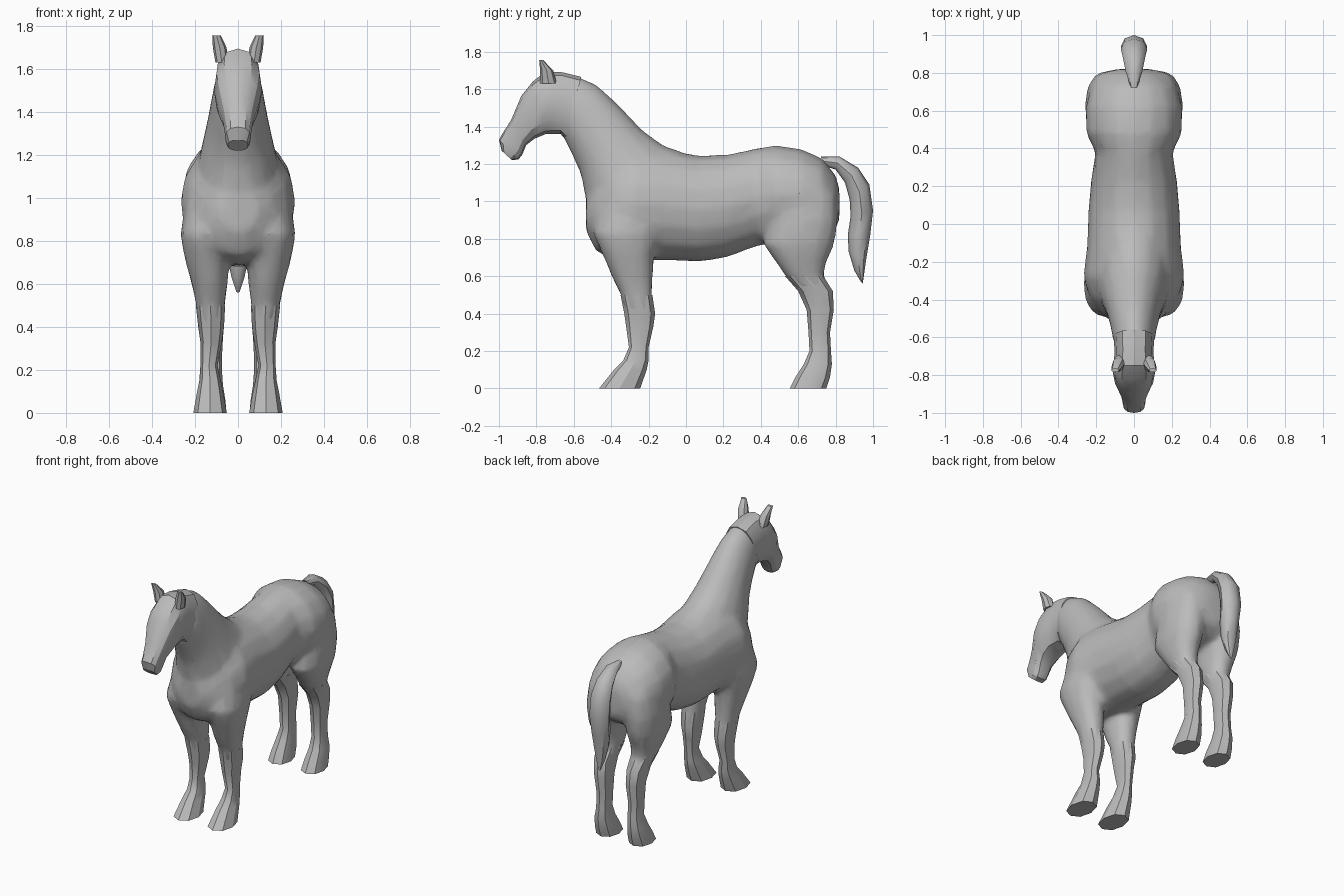
import bpy, bmesh
from math import sin, cos, pi, radians, copysign
from mathutils import Vector

cube = bpy.data.objects.get("Cube")
if cube:
    bpy.data.objects.remove(cube, do_unlink=True)

coat = bpy.data.materials.new("grey_coat")
coat.use_nodes = True
grey = (0.5, 0.5, 0.5, 1)
coat.diffuse_color = grey
shader = next(n for n in coat.node_tree.nodes if n.type == 'BSDF_PRINCIPLED')
shader.inputs["Base Color"].default_value = grey
shader.inputs["Roughness"].default_value = 0.8


def soften(value, power):
    """Superellipse helper: a power below one gives a boxier section."""
    return copysign(abs(value) ** power, value) if abs(value) > 1e-6 else 0.0


def loft(bm, rings, sides, power=1.0, side=1):
    """Skin closed rings; each ring is (first point, opposite point, x centre, half width)."""
    loops = []
    for (ya, za), (yb, zb), cx, w in rings:
        a, b = Vector((cx, ya, za)), Vector((cx, yb, zb))
        mid, half = (a + b) / 2, (a - b) / 2
        loop = []
        for i in range(sides):
            t = 2 * pi * i / sides
            p = mid + half * soften(cos(t), power)
            p.x += w * soften(sin(t), power)
            loop.append(bm.verts.new((p.x * side, p.y, p.z)))
        loops.append(loop)
    for low, high in zip(loops, loops[1:]):
        for i in range(sides):
            j = (i + 1) % sides
            bm.faces.new((low[i], low[j], high[j], high[i]))
    bm.faces.new(loops[0])
    bm.faces.new(loops[-1])


def finish(bm, name, angle=40):
    """Turn the bmesh into a named, shaded object."""
    bmesh.ops.recalc_face_normals(bm, faces=bm.faces)
    mesh = bpy.data.meshes.new(name)
    bm.to_mesh(mesh)
    bm.free()
    mesh.materials.append(coat)
    obj = bpy.data.objects.new(name, mesh)
    bpy.context.collection.objects.link(obj)
    shade(obj, angle)
    return obj


def shade(obj, angle):
    bpy.ops.object.select_all(action='DESELECT')
    obj.select_set(True)
    bpy.context.view_layer.objects.active = obj
    bpy.ops.object.shade_smooth_by_angle(angle=radians(angle))


def part(name, rings, sides, power=1.0, side=1, angle=40):
    bm = bmesh.new()
    loft(bm, rings, sides, power, side)
    return finish(bm, name, angle)


def level(rows):
    """Horizontal sections: height, front y, back y, x centre, half width."""
    return [((y0, z), (y1, z), cx, w) for z, y0, y1, cx, w in rows]


def upright(rows):
    """Vertical sections: y, top, bottom, half width."""
    return [((y, top), (y, low), 0, w) for y, top, low, w in rows]


def slanted(rows):
    """Tilted sections on the centre line: upper y, z, lower y, z, half width."""
    return [((ya, za), (yb, zb), 0, w) for ya, za, yb, zb, w in rows]


torso = upright([
    (-.535, 1.03, .84, .09), (-.48, 1.14, .73, .17), (-.39, 1.24, .69, .235),
    (-.28, 1.28, .685, .27), (-.12, 1.28, .685, .25), (.07, 1.245, .675, .242),
    (.22, 1.25, .70, .23), (.38, 1.285, .76, .205), (.48, 1.3, .78, .255),
    (.62, 1.28, .78, .258), (.73, 1.23, .8, .225), (.8, 1.14, .85, .15),
    (.82, 1.07, .9, .1)])

neck = slanted([
    (.02, 1.25, -.4, .78, .19), (-.12, 1.3, -.5, .88, .2),
    (-.23, 1.38, -.54, 1.03, .175), (-.36, 1.515, -.565, 1.15, .145),
    (-.47, 1.62, -.61, 1.25, .125), (-.61, 1.685, -.66, 1.35, .108)])

head = slanted([
    (-.56, 1.665, -.645, 1.33, .108), (-.66, 1.69, -.67, 1.36, .103),
    (-.75, 1.695, -.72, 1.36, .106), (-.82, 1.64, -.75, 1.36, .112),
    (-.88, 1.565, -.81, 1.335, .1), (-.935, 1.435, -.855, 1.3, .073),
    (-.98, 1.365, -.875, 1.25, .062), (-1.0, 1.33, -.895, 1.225, .06),
    (-.985, 1.27, -.93, 1.22, .047)])

front_leg = level([
    (.95, -.46, -.13, .14, .11), (.83, -.5, -.14, .15, .12),
    (.72, -.45, -.17, .145, .105), (.6, -.4, -.175, .132, .085),
    (.5, -.35, -.18, .128, .068), (.4, -.33, -.165, .125, .06),
    (.33, -.32, -.175, .125, .05), (.22, -.305, -.2, .135, .04),
    (.15, -.335, -.2, .13, .05), (.1, -.385, -.21, .13, .06),
    (0, -.465, -.245, .13, .078)])

hind_leg = level([
    (1.05, .46, .81, .12, .12), (.9, .44, .815, .14, .12),
    (.77, .41, .795, .145, .11), (.68, .475, .755, .14, .09),
    (.6, .53, .735, .13, .075), (.52, .6, .785, .125, .062),
    (.42, .645, .79, .12, .055), (.3, .655, .77, .12, .047),
    (.2, .66, .775, .12, .045), (.13, .63, .78, .125, .055),
    (.06, .585, .77, .125, .066), (0, .555, .75, .125, .072)])

tail = slanted([
    (.72, 1.24, .74, 1.19, .02), (.82, 1.24, .8, 1.17, .045),
    (.92, 1.18, .85, 1.1, .06), (.98, 1.09, .875, 1.01, .07),
    (1.0, .95, .88, .92, .07), (.985, .82, .865, .82, .06),
    (.965, .7, .87, .73, .048), (.955, .63, .9, .63, .03),
    (.945, .56, .935, .57, .008)])

ear = level([
    (1.63, -.78, -.69, .075, .03), (1.7, -.78, -.71, .085, .032),
    (1.757, -.785, -.765, .1, .02)])

# Trunk: torso, neck and upper limbs fused into one smooth skin
KNEE = 5
bm = bmesh.new()
loft(bm, torso, 16)
loft(bm, neck, 16)
for limb in (front_leg, hind_leg):
    for side in (1, -1):
        loft(bm, limb[:KNEE + 1], 12, 0.9, side)
trunk = finish(bm, "trunk")
remesh = trunk.modifiers.new("fuse", 'REMESH')
remesh.mode = 'VOXEL'
remesh.voxel_size = 0.016
relax = trunk.modifiers.new("relax", 'SMOOTH')
relax.factor = 0.5
relax.iterations = 14
thin = trunk.modifiers.new("thin", 'DECIMATE')
thin.ratio = 0.12
for modifier in ("fuse", "relax", "thin"):
    bpy.ops.object.modifier_apply(modifier=modifier)
shade(trunk, 50)

# Head and tail
part("head", head, 12, 0.8, angle=30)
part("tail", tail, 8, angle=45)

# Paired lower legs with hooves, and ears
for side, label in ((1, "left"), (-1, "right")):
    part("front_lower_leg_" + label, front_leg[KNEE - 1:], 8, 0.9, side, 32)
    part("hind_lower_leg_" + label, hind_leg[KNEE - 1:], 8, 0.9, side, 32)
    part("ear_" + label, ear, 8, 1.0, side, 35)
